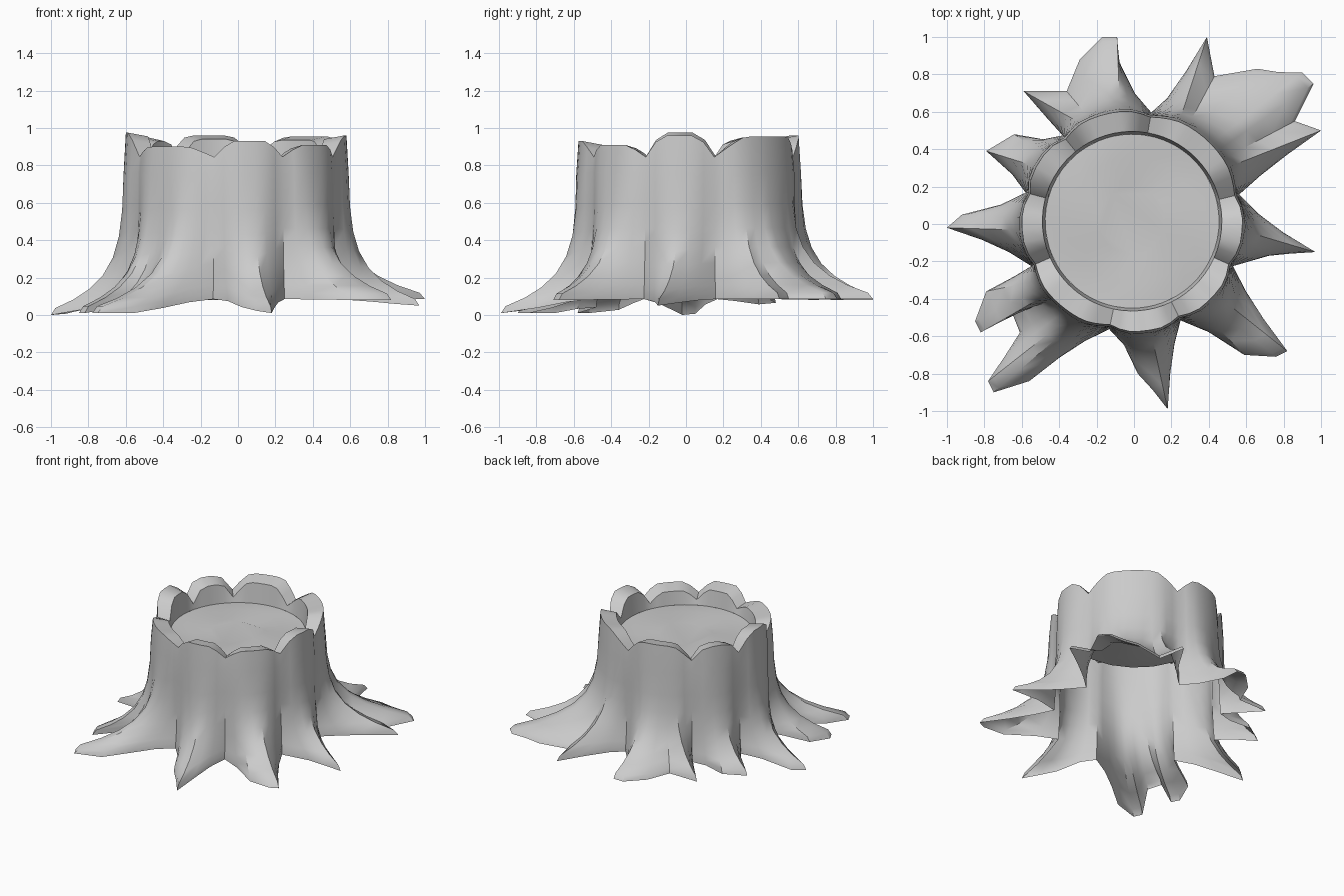
import bpy, bmesh, math
from mathutils import Vector

if "Cube" in bpy.data.objects:
    bpy.data.objects.remove(bpy.data.objects["Cube"])

CENTER = Vector((-0.01, 0.015, 0))
DISC_Z = .79

# Roots, clockwise from +x: (valley angle, ground z at tip, rim peak z, tips and forks)
ROOTS = [
    (14, .05, .96, [(.97, -.15), (.72, -.17)]),
    (-24, .08, .91, [(.82, -.68), (.76, -.71), (.59, -.7)]),
    (-64, .01, .93, [(.18, -.99), (.02, -.8)]),
    (-102, .01, .9, [(-.56, -.84), (-.75, -.9), (-.78, -.84), (-.61, -.58), (-.65, -.48), (-.82, -.58), (-.85, -.52),
                     (-.79, -.36)]),
    (-156, 0, .975, [(-1, -.02), (-.92, .05)]),
    (-195, .05, .95, [(-.79, .39), (-.64, .48)]),
    (-231, .08, .96, [(-.59, .71), (-.36, .71), (-.29, .88), (-.17, 1), (-.09, 1), (-.08, .87)]),
    (-280, .085, .955, [(.28, .82), (.39, 1), (.43, .79), (.66, .83), (.9, .81), (.96, .75), (.86, .55), (1, .5)]),
]
# Share of the trunk height at each row; the flare decays exponentially with it
ROWS = [.8, .6, .45, .33, .23, .15, .09, .04, 0]


def polar(deg, r, z=0):
    a = math.radians(deg)
    return CENTER + Vector((r * math.cos(a), r * math.sin(a), z))


def root_outline(start, end, tips):
    """Valley to valley round the tips; the two flanks get concave in-between points."""
    pts = [polar(start, .59)] + [Vector((x, y, 0)) for x, y in tips] + [polar(end, .59)]
    out = []
    for i, (a, b) in enumerate(zip(pts, pts[1:])):
        pull = .05 if i in (0, len(pts) - 2) else .01
        n = max(1, min(3, round((b - a).length / .16)))
        for k in range(n):
            t = k / n
            out.append(a.lerp(b, t) * (1 - pull * math.sin(math.pi * t)))
    return out


def make(name, bm):
    bmesh.ops.recalc_face_normals(bm, faces=bm.faces)
    me = bpy.data.meshes.new(name)
    bm.to_mesh(me)
    bm.free()
    ob = bpy.data.objects.new(name, me)
    bpy.context.collection.objects.link(ob)
    bpy.ops.object.select_all(action='DESELECT')
    ob.select_set(True)
    bpy.context.view_layer.objects.active = ob
    bpy.ops.object.shade_smooth_by_angle(angle=math.radians(38))


def skin(bm, loops, closed):
    """Quads between neighbouring point rows."""
    for a, b in zip(loops, loops[1:] + (loops[:1] if closed else [])):
        for p, q, r, s in zip(a, a[1:], b[1:], b):
            bm.faces.new((p, q, r, s))


# Bark shell with thick jagged rim, open underneath
bm = bmesh.new()
columns = []
ends = [r[0] for r in ROOTS[1:]] + [ROOTS[0][0] - 360]
for (start, tip_z, peak, tips), end in zip(ROOTS, ends):
    outline = root_outline(start, end, tips)
    for k, foot in enumerate(outline):
        t = k / len(outline)
        ang = start + (end - start) * t
        lobe = min(1, math.sin(math.pi * t) * 1.4)
        r = .575 + .025 * lobe
        top_z = .845 + (peak - .845) * lobe
        reach = min(1, max(0, (foot.length - .6) / .35))
        foot.z = .085 + (tip_z - .085) * reach
        col = [polar(ang, .465, DISC_Z), polar(ang, .48, top_z - .02), polar(ang, r - .01, top_z)]
        for h in ROWS:
            p = polar(ang, r).lerp(foot, min(1, math.exp(-6.2 * (h - .03))))
            p.z = foot.z + (.93 - foot.z) * h
            col.append(p)
        columns.append([bm.verts.new(p) for p in col])
skin(bm, columns, True)
make("stump_bark_and_roots", bm)

# Sawn top: slightly uneven disc sunk inside the rim
bm = bmesh.new()
N = 20
rings = []
for r, wob in ((.47, 0), (.34, .012), (.18, .018)):
    ring = [bm.verts.new(polar(360 * i / N, r, DISC_Z + wob * math.sin(2 * math.tau * i / N + r * 9)))
            for i in range(N)]
    rings.append(ring + ring[:1])
skin(bm, rings, False)
bm.faces.new(rings[-1][:-1])
make("cut_top", bm)
